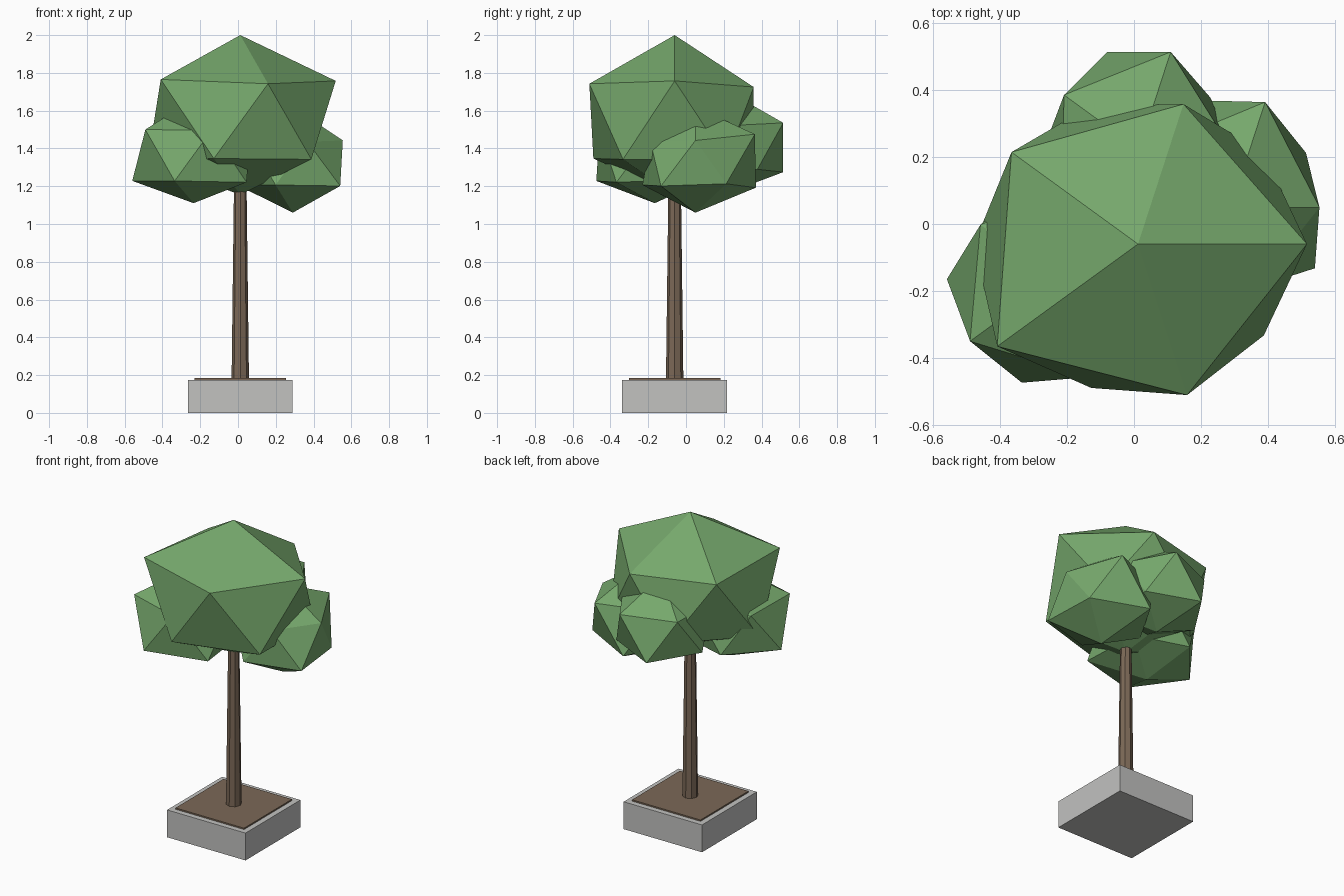
import bpy, bmesh, math
from mathutils import Vector

old = bpy.data.objects.get("Cube")
if old:
    bpy.data.objects.remove(old, do_unlink=True)

AXIS_X, AXIS_Y = 0.012, -0.06


def material(name, color):
    mat = bpy.data.materials.new(name)
    mat.use_nodes = True
    mat.diffuse_color = (*color, 1)
    mat.node_tree.nodes["Principled BSDF"].inputs["Base Color"].default_value = (*color, 1)
    return mat


leaf_green = material("leaf green", (0.18, 0.39, 0.15))
bark_brown = material("bark brown", (0.20, 0.14, 0.095))
stone_grey = material("stone grey", (0.54, 0.54, 0.53))


def finish(name, bm, mat):
    bmesh.ops.recalc_face_normals(bm, faces=bm.faces)
    mesh = bpy.data.meshes.new(name)
    bm.to_mesh(mesh)
    bm.free()
    mesh.materials.append(mat)
    obj = bpy.data.objects.new(name, mesh)
    bpy.context.collection.objects.link(obj)
    return obj


def slab(name, width, z_low, z_high, mat):
    bm = bmesh.new()
    bmesh.ops.create_cube(bm, size=1)
    bmesh.ops.scale(bm, vec=(width, width, z_high - z_low), verts=bm.verts)
    bmesh.ops.translate(bm, vec=(AXIS_X, AXIS_Y, (z_low + z_high) / 2), verts=bm.verts)
    return finish(name, bm, mat)


def foliage(name, center, top, bottom, ring):
    """Uneven icosahedron with a flattened underside.
    ring holds the radii every 36 degrees, upper and lower corners in turn."""
    bm = bmesh.new()
    bmesh.ops.create_icosphere(bm, subdivisions=1, radius=1)
    for v in bm.verts:
        d = v.co.normalized()
        if abs(d.z) > 0.9:
            radius = top if d.z > 0 else bottom
        else:
            step = round(math.atan2(d.y, d.x) / math.radians(36)) % 10
            radius = ring[step]
        if d.z < 0:
            d.z *= 0.7
        v.co = Vector(center) + d * radius
    return finish(name, bm, leaf_green)


# Planter and soil
slab("planter", 0.555, 0, 0.175, stone_grey)
slab("soil", 0.485, 0.175, 0.184, bark_brown)

# Tapered trunk
bm = bmesh.new()
bmesh.ops.create_cone(bm, cap_ends=True, segments=8, radius1=0.046, radius2=0.033, depth=1.05)
bmesh.ops.translate(bm, vec=(AXIS_X, AXIS_Y, 0.705), verts=bm.verts)
finish("trunk", bm, bark_brown)

# Main crown
foliage("main_crown", (AXIS_X, AXIS_Y, 1.505), 0.495, 0.5,
        [0.565, 0.52, 0.492, 0.49, 0.523, 0.548, 0.582, 0.506, 0.531, 0.52])

# Smaller side clumps
foliage("left_clump", (0.29, 0.05, 1.31), 0.31, 0.357,
        [0.296, 0.31, 0.37, 0.376, 0.33, 0.33, 0.33, 0.33, 0.28, 0.347])
foliage("right_clump", (-0.235, -0.165, 1.342), 0.32, 0.331,
        [0.34, 0.34, 0.33, 0.33, 0.31, 0.363, 0.353, 0.364, 0.345, 0.387])
foliage("back_clump", (0.015, 0.223, 1.382), 0.32, 0.31,
        [0.31, 0.295, 0.343, 0.343, 0.31, 0.32, 0.32, 0.32, 0.32, 0.32])
